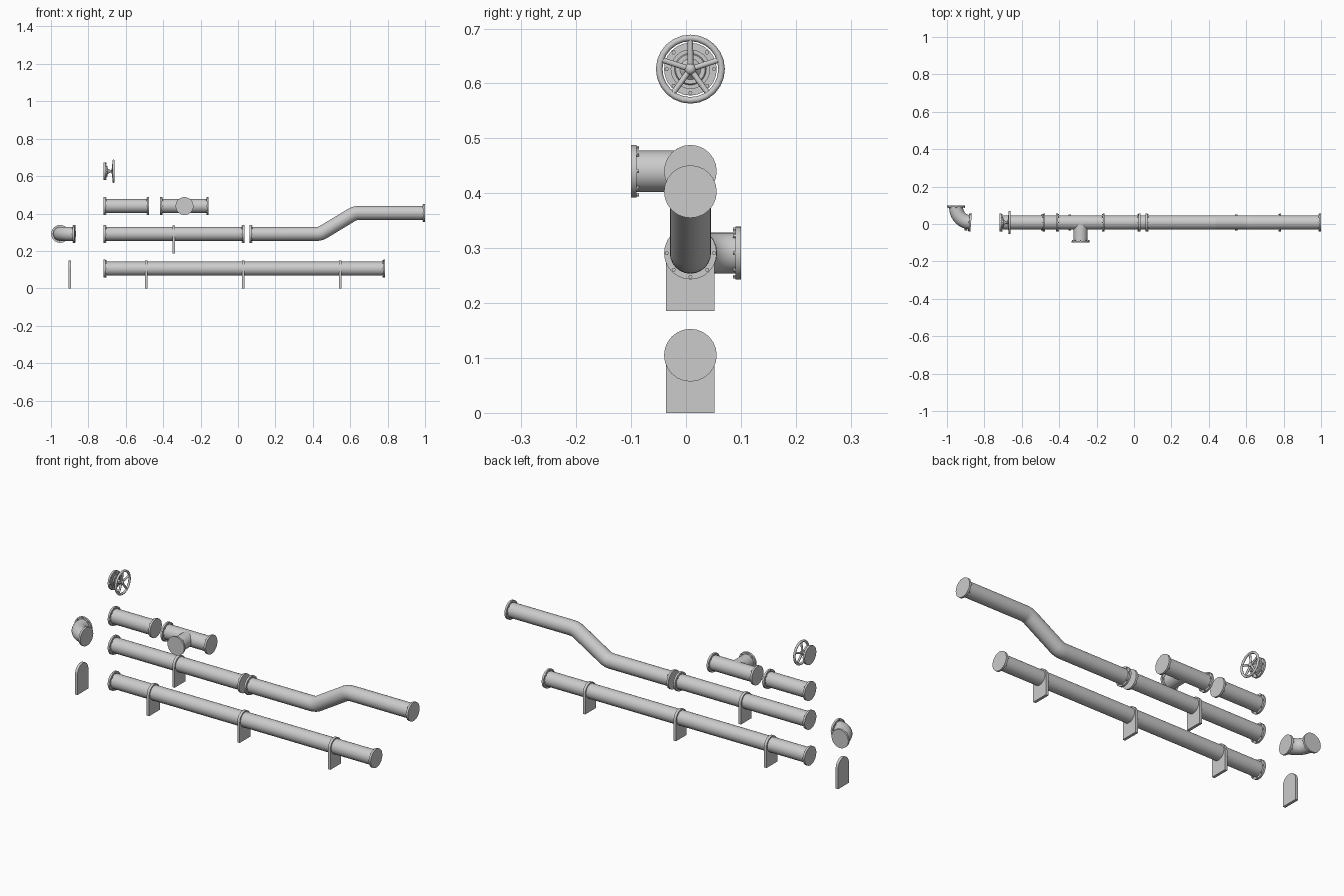
import bpy, bmesh
from math import sin, cos, pi, radians
from mathutils import Vector, Matrix

if "Cube" in bpy.data.objects:
    bpy.data.objects.remove(bpy.data.objects["Cube"])

YC = 0.008                       # common centre line of the pipes
PIPE_R, FLANGE_R = 0.0375, 0.048
FLANGE_T = 0.010
LEFT = -0.718
Z1, Z2, Z3, Z4 = 0.105, 0.291, 0.440, 0.626


def finish(name, bm, angle=35):
    bmesh.ops.remove_doubles(bm, verts=bm.verts, dist=1e-5)
    bmesh.ops.recalc_face_normals(bm, faces=bm.faces)
    me = bpy.data.meshes.new(name)
    bm.to_mesh(me)
    bm.free()
    ob = bpy.data.objects.new(name, me)
    bpy.context.collection.objects.link(ob)
    bpy.ops.object.select_all(action='DESELECT')
    ob.select_set(True)
    bpy.context.view_layer.objects.active = ob
    bpy.ops.object.shade_smooth_by_angle(angle=radians(angle))
    return ob


def frame(pos, direction):
    q = Vector(direction).to_track_quat('Z', 'Y')
    return Matrix.Translation(pos) @ q.to_matrix().to_4x4()


def bridge(bm, rings, close=False):
    pairs = list(zip(rings, rings[1:])) + ([(rings[-1], rings[0])] if close else [])
    for a, b in pairs:
        n = len(a)
        for i in range(n):
            j = (i + 1) % n
            bm.faces.new((a[i], a[j], b[j], b[i]))


def lathe(bm, profile, mat, sides=24, close=False):
    rings = [[bm.verts.new(mat @ Vector((r * cos(2 * pi * i / sides),
                                         r * sin(2 * pi * i / sides), h)))
              for i in range(sides)] for r, h in profile]
    bridge(bm, rings, close)


def rod(bm, a, b, r1, r2, sides):
    a, b = Vector(a), Vector(b)
    h = (b - a).length
    lathe(bm, [(0, 0), (r1, 0), (r2, h), (0, h)], frame(a, b - a), sides)


def flange(name, pos, inward):
    """End plate with eight bolts on its inner face."""
    bm = bmesh.new()
    m = frame(pos, inward)
    lathe(bm, [(0, 0), (FLANGE_R, 0), (FLANGE_R, FLANGE_T), (0, FLANGE_T)], m)
    for k in range(8):
        a = k * pi / 4
        p = Vector((0.043 * cos(a), 0.043 * sin(a), FLANGE_T - 0.001))
        rod(bm, m @ p, m @ (p + Vector((0, 0, 0.0055))), 0.0038, 0.0038, 6)
    return finish(name, bm)


def pipe(name, path, up=(0, 0, 1), start_flange=True):
    """Round pipe swept along a path, with flanges at its ends."""
    pts = [Vector(p) for p in path]
    d0 = (pts[1] - pts[0]).normalized()
    d1 = (pts[-2] - pts[-1]).normalized()
    bm = bmesh.new()
    rings = []
    for i, p in enumerate(pts):
        t = Vector()
        if i:
            t += (p - pts[i - 1]).normalized()
        if i < len(pts) - 1:
            t += (pts[i + 1] - p).normalized()
        t.normalize()
        u = Vector(up)
        v = t.cross(u).normalized()
        rings.append([bm.verts.new(p + PIPE_R * (cos(a) * u + sin(a) * v) if abs(t.dot(u)) < 1e-6
                                   else p + PIPE_R * (cos(a) * v.cross(t) + sin(a) * v))
                      for a in (2 * pi * k / 24 for k in range(24))])
    bridge(bm, rings)
    finish(name, bm)
    if start_flange:
        flange(name + "_flange_start", pts[0], d0)
    flange(name + "_flange_end", pts[-1], d1)


def support(name, x, z0):
    """Upright plate with a rounded top."""
    r, t = 0.044, 0.007
    outline = [(-r, 0)] + [(-r * cos(pi * k / 16), Z1 + r * sin(pi * k / 16))
                           for k in range(17)] + [(r, 0)]
    bm = bmesh.new()
    f = bm.faces.new([bm.verts.new((x - t, YC + y, z0 + z)) for y, z in outline])
    ext = bmesh.ops.extrude_face_region(bm, geom=[f])
    bmesh.ops.translate(bm, vec=(2 * t, 0, 0),
                        verts=[v for v in ext['geom'] if isinstance(v, bmesh.types.BMVert)])
    finish(name, bm)


# straight pipes
pipe("long_pipe", [(LEFT, YC, Z1), (0.787, YC, Z1)])
pipe("medium_pipe", [(LEFT, YC, Z2), (0.034, YC, Z2)])
pipe("short_pipe", [(LEFT, YC, Z3), (-0.475, YC, Z3)])

# offset pipe with two rounded bends
a, b = Vector((0.44, YC, Z2)), Vector((0.625, YC, 0.403))
start, end = Vector((0.062, YC, Z2)), Vector((1.0, YC, 0.403))


def bend(prev, corner, nxt, d=0.02, n=4):
    p = corner + (prev - corner).normalized() * d
    q = corner + (nxt - corner).normalized() * d
    return [p * (1 - t) ** 2 + corner * 2 * t * (1 - t) + q * t * t
            for t in (k / n for k in range(n + 1))]


pipe("offset_pipe", [start] + bend(start, a, b) + bend(a, b, end) + [end], up=(0, 1, 0))

# tee piece
pipe("tee_main", [(-0.416, YC, Z3), (-0.157, YC, Z3)])
pipe("tee_branch", [(-0.286, YC, Z3), (-0.286, -0.1, Z3)], start_flange=False)

# elbow: quarter turn from +x end to +y end
ex, ey = -0.871, 0.1
R = 0.08
arc = [(ex - R * sin(t), ey - R * cos(t) - (ey - YC - R), Z2)
       for t in (pi / 2 * k / 10 for k in range(11))]
pipe("elbow", arc + [(ex - R, ey, Z2)])

# supports
for i, x in enumerate((-0.49, 0.028, 0.547)):
    support(f"long_pipe_support_{i + 1}", x, 0)
support("medium_pipe_support", -0.344, Z2 - Z1)
support("loose_support", -0.9, 0)

# valve body: flange, stepped bonnet and spindle
flange("valve_flange", (LEFT, YC, Z4), (1, 0, 0))
axis = frame((LEFT, YC, Z4), (1, 0, 0))
bm = bmesh.new()
lathe(bm, [(0.036, 0.009), (0.036, 0.014), (0.029, 0.014), (0.027, 0.019), (0.019, 0.019),
           (0.013, 0.024), (0.009, 0.030), (0.007, 0.036), (0.007, 0.05), (0, 0.05)], axis)
finish("valve_bonnet", bm)

# hand wheel: rim, five spokes and round hub
RIM, H = 0.0568, 0.0525
bm = bmesh.new()
lathe(bm, [(RIM + 0.006 * cos(2 * pi * k / 10), H + 0.006 * sin(2 * pi * k / 10))
           for k in range(10)], axis, 24, close=True)
finish("wheel_rim", bm, 50)
bm = bmesh.new()
for k in range(5):
    t = 2 * pi * k / 5
    d = Vector((0, sin(t), cos(t)))
    c = Vector((LEFT, YC, Z4))
    rod(bm, c + Vector((H - 0.006, 0, 0)), c + Vector((H, 0, 0)) + d * RIM, 0.0055, 0.005, 10)
finish("wheel_spokes", bm, 50)
bm = bmesh.new()
bmesh.ops.create_uvsphere(bm, u_segments=16, v_segments=10, radius=0.0105,
                          matrix=Matrix.Translation((LEFT + H - 0.005, YC, Z4)))
finish("wheel_hub", bm, 50)
